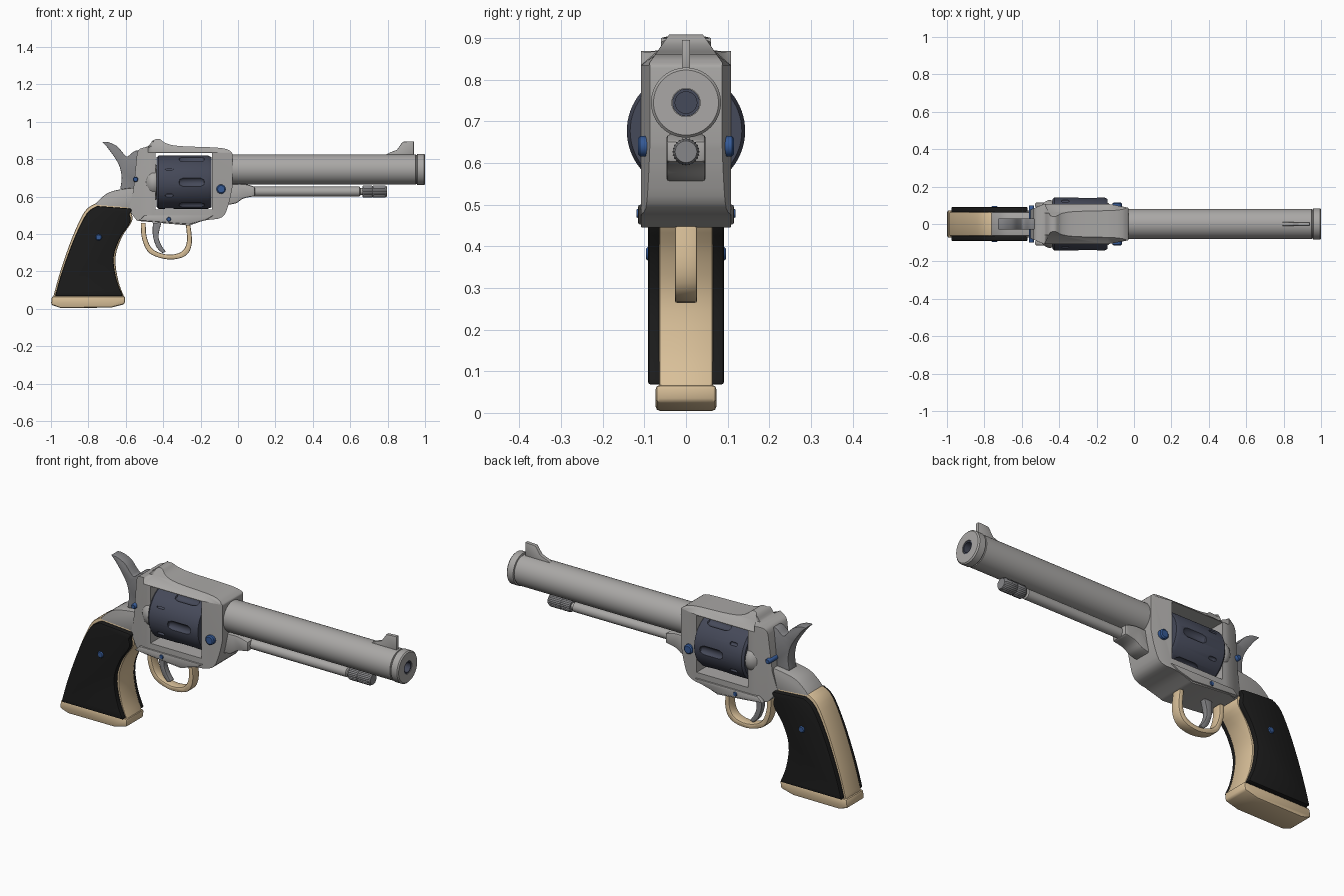
import bpy, bmesh, math
from mathutils import Matrix, Vector

if "Cube" in bpy.data.objects:
    bpy.data.objects.remove(bpy.data.objects["Cube"])


def material(name, rgb):
    m = bpy.data.materials.new(name)
    m.use_nodes = True
    m.diffuse_color = (*rgb, 1)
    bsdf = next(n for n in m.node_tree.nodes if n.type == 'BSDF_PRINCIPLED')
    bsdf.inputs["Base Color"].default_value = (*rgb, 1)
    return m


STEEL = material("brushed steel", (0.40, 0.39, 0.38))
GREY = material("dark steel", (0.24, 0.24, 0.25))
BLUED = material("blued steel", (0.06, 0.067, 0.1))
SCREW = material("blue screw", (0.035, 0.1, 0.3))
BLACK = material("black grip", (0.011, 0.011, 0.011))
BRASS = material("pale brass", (0.70, 0.53, 0.32))


def finish(name, bm, mat):
    """Turn a bmesh into a smooth object with sharp edges kept."""
    bmesh.ops.recalc_face_normals(bm, faces=bm.faces[:])
    mesh = bpy.data.meshes.new(name)
    bm.to_mesh(mesh)
    bm.free()
    mesh.materials.append(mat)
    mesh.shade_smooth()
    mesh.set_sharp_from_angle(angle=math.radians(35))
    obj = bpy.data.objects.new(name, mesh)
    bpy.context.collection.objects.link(obj)
    return obj


def curve(pts, steps=4):
    """Smooth open run through the points."""
    p = [Vector(q) for q in [pts[0], *pts, pts[-1]]]
    out = []
    for a, b, c, d in zip(p, p[1:], p[2:], p[3:]):
        for i in range(steps):
            t = i / steps
            out.append(0.5 * (2 * b + (c - a) * t + (2 * a - 5 * b + 4 * c - d) * t ** 2
                              + (3 * b - a - 3 * c + d) * t ** 3))
    return [tuple(q) for q in out] + [pts[-1]]


def prism(name, pts, y0, y1, mat, bevel=0.008, slices=(), width=None):
    """Extrude an x-z outline along y, bevel it and optionally shape its width."""
    bm = bmesh.new()
    face = bm.faces.new([bm.verts.new((x, y0, z)) for x, z in pts])
    res = bmesh.ops.extrude_face_region(bm, geom=[face])
    new = [v for v in res["geom"] if isinstance(v, bmesh.types.BMVert)]
    bmesh.ops.translate(bm, verts=new, vec=(0, y1 - y0, 0))
    bmesh.ops.recalc_face_normals(bm, faces=bm.faces[:])
    if bevel:
        rim = [e for e in bm.edges if e.calc_face_angle(0) > 0.6]
        bmesh.ops.bevel(bm, geom=rim, offset=bevel, segments=2, profile=0.5,
                        affect='EDGES', clamp_overlap=True)
    for co, no in slices:
        bmesh.ops.bisect_plane(bm, geom=bm.verts[:] + bm.edges[:] + bm.faces[:],
                               plane_co=co, plane_no=no)
    if width:
        for v in bm.verts:
            v.co.y *= width(v.co.x, v.co.z)
    return finish(name, bm, mat)


def spin_profile(bm, pts, centre, steps):
    """Revolve (x, radius) points around an axis along x."""
    cy, cz = centre
    verts = [bm.verts.new((x, cy, cz + r)) for x, r in pts]
    edges = [bm.edges.new(pair) for pair in zip(verts, verts[1:])]
    bmesh.ops.spin(bm, geom=verts + edges, cent=(0, cy, cz), axis=(1, 0, 0),
                   angle=math.tau, steps=steps, use_merge=True)
    bmesh.ops.remove_doubles(bm, verts=bm.verts[:], dist=0.0001)


def lathe(name, pts, z, mat, steps=48):
    bm = bmesh.new()
    spin_profile(bm, pts, (0, z), steps)
    return finish(name, bm, mat)


def cut(obj, cutter):
    """Subtract the cutter and bake the result."""
    mod = obj.modifiers.new("cut", 'BOOLEAN')
    mod.operation, mod.solver, mod.object = 'DIFFERENCE', 'EXACT', cutter
    dg = bpy.context.evaluated_depsgraph_get()
    mesh = bpy.data.meshes.new_from_object(obj.evaluated_get(dg))
    obj.modifiers.clear()
    obj.data = mesh
    mesh.shade_smooth()
    mesh.set_sharp_from_angle(angle=math.radians(35))
    bpy.data.objects.remove(cutter)


# Barrel with hollow muzzle and bore lining
BORE = 0.745
lathe("barrel", [(-0.06, 0), (-0.06, 0.081), (0.95, 0.081), (0.952, 0.077), (0.957, 0.077),
                 (0.959, 0.084), (0.994, 0.084), (1.0, 0.078), (1.0, 0.034), (0.9, 0.034),
                 (0.9, 0)], BORE, STEEL, 64)
lathe("bore", [(0.9, 0.033), (0.998, 0.033), (0.998, 0.026), (0.92, 0.026), (0.92, 0)], BORE, BLUED)
prism("front_sight", [(0.78, 0.82), (0.81, 0.835), (0.85, 0.85), (0.88, 0.893), (0.94, 0.896),
                      (0.94, 0.82)], -0.01, 0.01, STEEL, 0.003)

# Ejector rod, its housing and knurled knob
ROD = 0.627
prism("ejector_housing", curve([(-0.06, 0.665), (0.03, 0.668), (0.09, 0.652)])
      + curve([(0.09, 0.602), (0.03, 0.59), (-0.01, 0.565), (-0.06, 0.555)]),
      -0.047, 0.047, STEEL, 0.014)
lathe("ejector_rod", [(0.05, 0), (0.05, 0.026), (0.65, 0.026), (0.655, 0.018), (0.68, 0.018),
                      (0.68, 0)], ROD, STEEL, 32)
bm = bmesh.new()
spin_profile(bm, [(0.665, 0), (0.665, 0.028), (0.672, 0.033), (0.715, 0.033), (0.72, 0.029),
                  (0.725, 0.033), (0.785, 0.033), (0.797, 0.026), (0.797, 0)], (0, ROD), 48)
for v in bm.verts:
    d = Vector((v.co.y, v.co.z - ROD))
    if d.length > 0.03 and round(math.atan2(d.y, d.x) / math.tau * 48) % 2:
        v.co.y, v.co.z = d.x * 0.92, ROD + d.y * 0.92
finish("ejector_knob", bm, GREY)


# Frame, shaped by width and pierced by a window
def frame_width(x, z):
    w = 0.108
    if x > -0.14:
        w -= (x + 0.14) * 0.19
    if x < -0.48:
        w -= (-0.48 - x) * 0.42
    if x > -0.455 and z > 0.835:
        w = min(w, 0.092 - (z - 0.835) * 0.7)
    elif z > 0.87:
        w = 0.06
    return w


frame = prism("frame",
              curve([(-0.54, 0.83), (-0.525, 0.855), (-0.48, 0.87), (-0.455, 0.9), (-0.42, 0.908),
                     (-0.385, 0.885), (-0.31, 0.87), (-0.09, 0.86), (-0.03, 0.835)])
              + curve([(-0.03, 0.65), (-0.05, 0.56), (-0.085, 0.49), (-0.18, 0.472),
                       (-0.26, 0.445)])
              + [(-0.54, 0.47), (-0.585, 0.53), (-0.56, 0.63)],
              -1, 1, STEEL, 0.007,
              [((x, 0, 0), (1, 0, 0)) for x in (-0.48, -0.455, -0.14)]
              + [((0, 0, z), (0, 0, 1)) for z in (0.835, 0.87)], frame_width)
cut(frame, prism("window_cutter", [(-0.44, 0.53), (-0.138, 0.53), (-0.138, 0.832), (-0.44, 0.832)],
                 -0.3, 0.3, STEEL, 0))
for side, s in (("left", 1), ("right", -1)):
    prism(side + "_lower_rail", [(-0.53, 0.472), (-0.26, 0.452), (-0.17, 0.476), (-0.13, 0.5),
                                 (-0.5, 0.5)], s * 0.09, s * 0.115, STEEL, 0.005)
prism("grip_tang", curve([(-0.77, 0.55), (-0.74, 0.585), (-0.69, 0.622), (-0.62, 0.64),
                          (-0.53, 0.65)]) + [(-0.53, 0.49), (-0.59, 0.535)],
      -0.064, 0.064, STEEL, 0.012)

# Domed recoil shield behind the cylinder
bm = bmesh.new()
bmesh.ops.create_uvsphere(bm, u_segments=40, v_segments=20, radius=1)
bmesh.ops.transform(bm, verts=bm.verts[:], matrix=Matrix.Translation((-0.45, 0, 0.677))
                    @ Matrix.Diagonal((0.07, 0.128, 0.095, 1)))
finish("recoil_shield", bm, STEEL)

# Cylinder with flutes and stop notches
AXIS, RADIUS = 0.677, 0.142
drum = lathe("cylinder", [(-0.436, 0), (-0.436, 0.132), (-0.425, RADIUS), (-0.16, RADIUS),
                          (-0.142, 0.134), (-0.142, 0)], AXIS, BLUED, 72)
bm = bmesh.new()
for i in range(6):
    for x0, x1, r, turn, reach in ((-0.32, -0.175, 0.027, 0, 0.153), (-0.39, -0.345, 0.009, 0.5, RADIUS)):
        a = (i + turn) * math.tau / 6
        spin_profile(bm, [(x0, 0), (x0 + r * 0.3, r * 0.7), (x0 + r, r), (x1 - r, r),
                          (x1 - r * 0.3, r * 0.7), (x1, 0)],
                     (reach * math.cos(a), AXIS + reach * math.sin(a)), 16)
cut(drum, finish("flute_cutter", bm, BLUED))

# Hammer and trigger
prism("hammer", curve([(-0.727, 0.893), (-0.69, 0.89), (-0.645, 0.868), (-0.612, 0.83),
                       (-0.59, 0.815), (-0.55, 0.845), (-0.51, 0.84)])
      + [(-0.51, 0.63)]
      + curve([(-0.63, 0.64), (-0.622, 0.7), (-0.633, 0.76), (-0.66, 0.81), (-0.7, 0.865)]),
      -0.03, 0.03, GREY, 0.004)
prism("trigger", curve([(-0.41, 0.46), (-0.425, 0.39), (-0.41, 0.34), (-0.385, 0.305)])
      + curve([(-0.405, 0.298), (-0.435, 0.33), (-0.455, 0.39), (-0.455, 0.46)]),
      -0.016, 0.016, GREY, 0.004)

# Trigger guard
guard = curve([(-0.52, 0.46), (-0.512, 0.37), (-0.47, 0.295), (-0.37, 0.264), (-0.28, 0.284),
               (-0.247, 0.35), (-0.256, 0.46)])
inner = [(-0.383 + (x + 0.383) * 0.81, 0.46 + (z - 0.46) * 0.87) for x, z in reversed(guard)]
prism("trigger_guard", guard + inner, -0.027, 0.027, BRASS, 0.006)

# Grip core, side panels and butt
grip = (curve([(-0.99, 0.055), (-0.95, 0.2), (-0.885, 0.385), (-0.82, 0.52), (-0.765, 0.562)])
        + curve([(-0.585, 0.548), (-0.565, 0.475), (-0.62, 0.385), (-0.655, 0.275),
                 (-0.64, 0.15), (-0.605, 0.055)]))
prism("grip_core", grip, -0.065, 0.065, BRASS, 0.008)
panel = [(x + (0.012 if i < len(grip) / 2 else -0.01), 0.31 + (z - 0.31) * 0.95)
         for i, (x, z) in enumerate(grip)]
for side, s in (("left", 1), ("right", -1)):
    prism(side + "_grip_panel", panel, s * 0.055, s * 0.091, BLACK, 0.011)
prism("grip_butt", [(-0.995, 0.067), (-0.602, 0.067), (-0.606, 0.025), (-0.68, 0.006),
                    (-0.95, 0.005), (-1.0, 0.022)], -0.073, 0.073, BRASS, 0.01)

# Screws running through both sides
for name, x, z, r, half in (("frame_screw", -0.09, 0.64, 0.025, 0.115),
                            ("hammer_screw", -0.548, 0.692, 0.014, 0.1),
                            ("trigger_screw", -0.37, 0.479, 0.012, 0.119),
                            ("grip_screw", -0.745, 0.382, 0.017, 0.096)):
    bm = bmesh.new()
    spin_profile(bm, [(-half, 0), (-half, r * 0.75), (-half + 0.005, r), (half - 0.005, r),
                      (half, r * 0.75), (half, 0)], (0, 0), 24)
    bmesh.ops.transform(bm, verts=bm.verts[:], matrix=Matrix.Translation((x, 0, z))
                        @ Matrix.Rotation(math.pi / 2, 4, 'Z'))
    finish(name, bm, SCREW)
